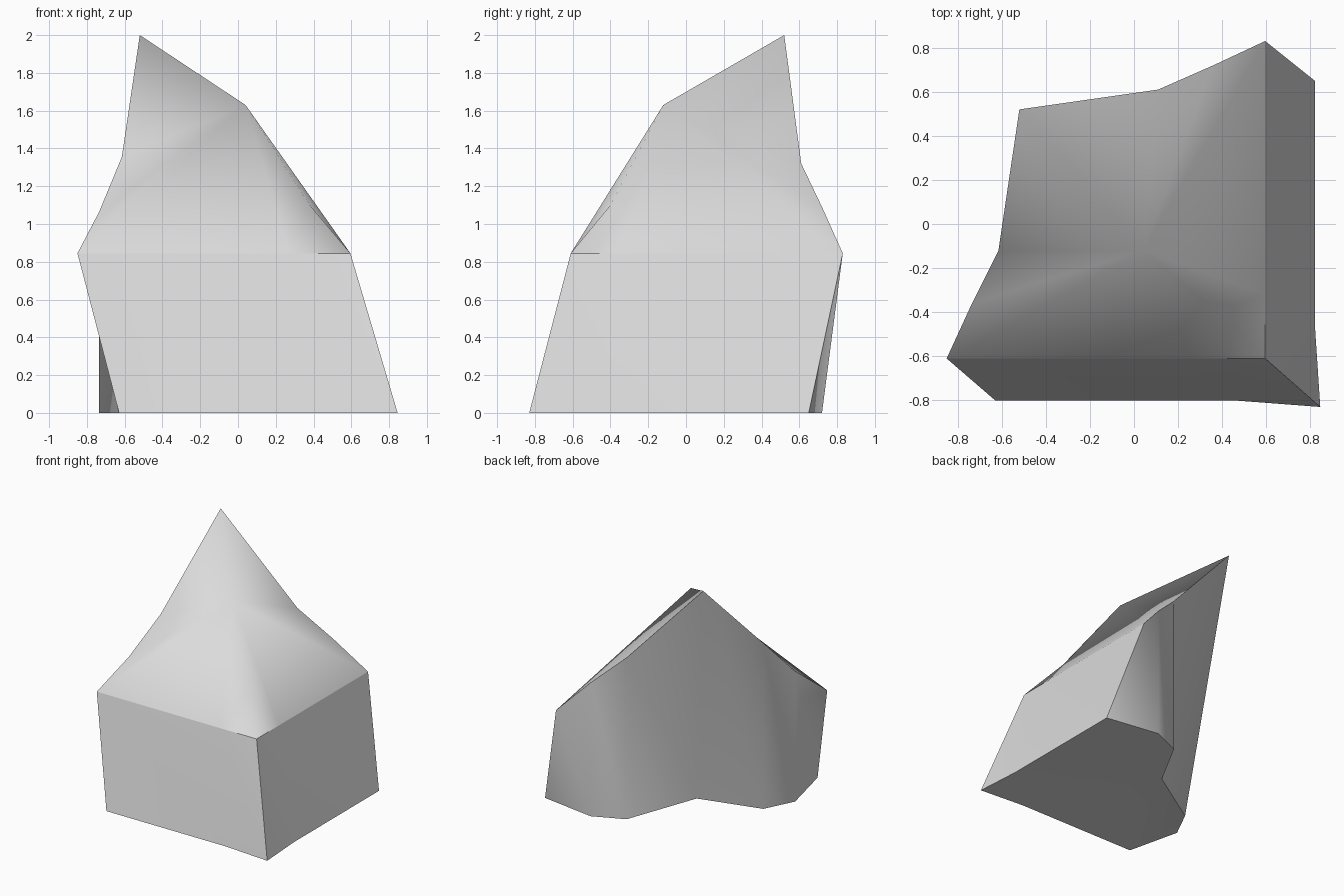
import bpy
import bmesh
from mathutils import Vector

default_cube = bpy.data.objects.get("Cube")
if default_cube:
    bpy.data.objects.remove(default_cube, do_unlink=True)

# One plain grey for the whole stone
stone = bpy.data.materials.new("pale_stone_grey")
stone.use_nodes = True
grey = (0.71, 0.71, 0.71, 1)
stone.diffuse_color = grey
stone.node_tree.nodes["Principled BSDF"].inputs["Base Color"].default_value = grey

# Outline of the sloping crown, with the foot point under each rim point
columns = {
    "peak": ((-.52, .52, 2), (-.18, .12, .06)),
    "left_shoulder": ((-.615, -.12, 1.355), (-.615, -.12, 0)),
    "left_flank": ((-.735, -.36, 1.065), (-.735, -.36, 0)),
    "left_end": ((-.85, -.61, .845), (-.63, -.8, 0)),
    "front_lip": ((.27, -.61, .845), (.45, -.8, 0)),
    "corner": ((.595, -.61, .845), (.845, -.83, 0)),
    "side_lip": ((.595, -.32, .845), (.82, -.45, 0)),
    "right_end": ((.595, .83, .845), (.82, .65, 0)),
    "right_flank": ((.36, .72, 1.09), (.36, .72, 0)),
    "right_shoulder": ((.11, .61, 1.32), (.11, .61, 0)),
}

bm = bmesh.new()
rim = {name: bm.verts.new(Vector(pair[0])) for name, pair in columns.items()}
foot = {name: bm.verts.new(Vector(pair[1])) for name, pair in columns.items()}
order = list(columns)
neighbours = list(zip(order, order[1:] + order[:1]))

# Crown: a fan around the hump, with a small valley running to the corner
hump = bm.verts.new((.04, -.12, 1.63))
valley = bm.verts.new((.38, -.4, 1.1))
for a, b in neighbours:
    centre = valley if "corner" in (a, b) else hump
    bm.faces.new((centre, rim[a], rim[b]))
bm.faces.new((hump, rim["front_lip"], valley))
bm.faces.new((hump, valley, rim["side_lip"]))

# Walls: two triangles between each pair of neighbouring columns
for a, b in neighbours:
    bm.faces.new((rim[a], foot[a], foot[b]))
    bm.faces.new((rim[a], foot[b], rim[b]))

# Underside
base = bm.faces.new([foot[name] for name in order])
bmesh.ops.recalc_face_normals(bm, faces=bm.faces[:])
for face in bm.faces:
    face.smooth = True

# Hard edges: the rim, the foot and the three upright corners
for verts in (rim, foot):
    for a, b in neighbours:
        bm.edges.get((verts[a], verts[b])).smooth = False
for name in ("left_end", "corner", "right_end"):
    bm.edges.get((rim[name], foot[name])).smooth = False
bmesh.ops.triangulate(bm, faces=[base])

mesh = bpy.data.meshes.new("corner_rock")
bm.to_mesh(mesh)
bm.free()
mesh.materials.append(stone)
rock = bpy.data.objects.new("corner_rock", mesh)
bpy.context.collection.objects.link(rock)
